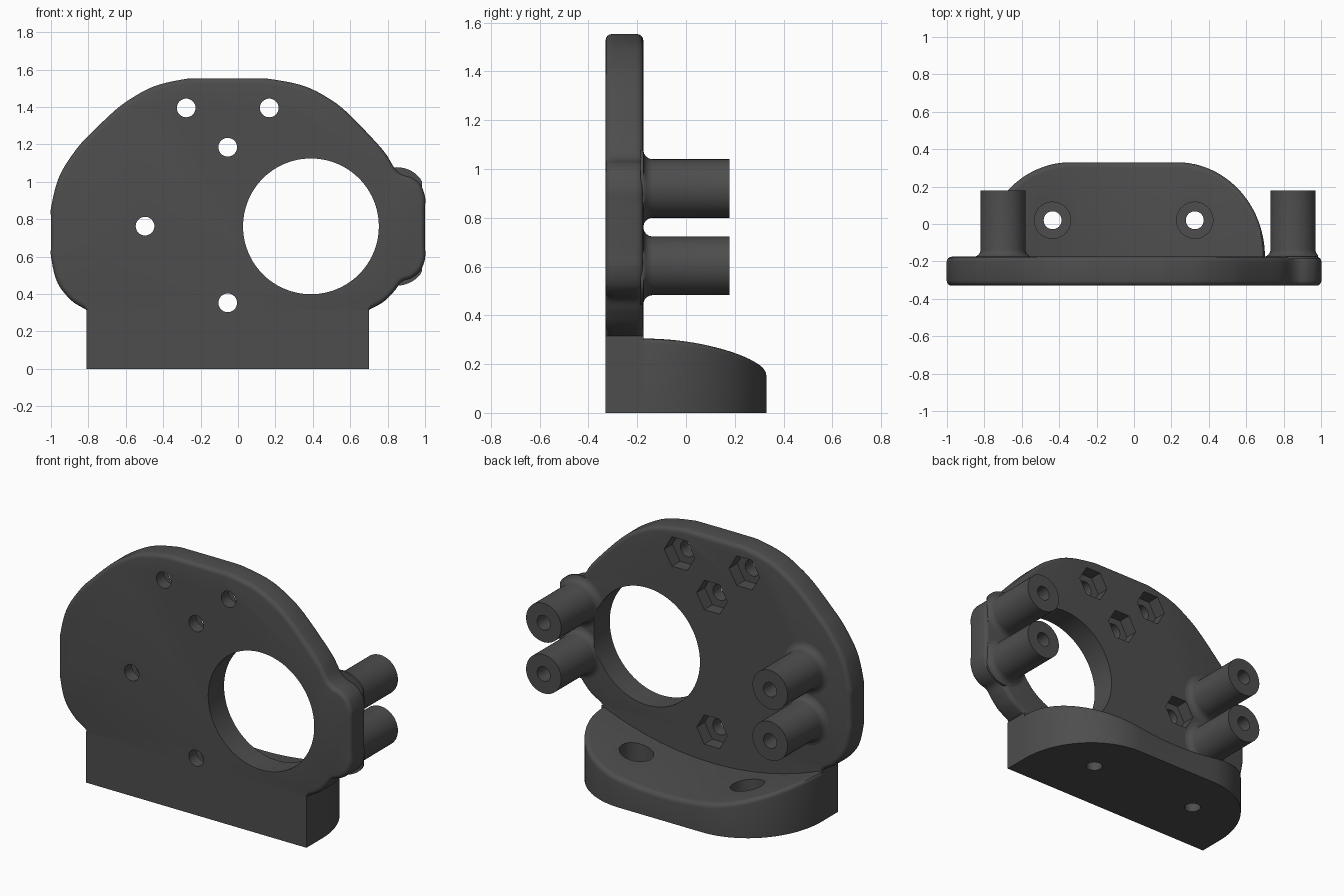
import bpy, bmesh, math
from mathutils import Vector

if "Cube" in bpy.data.objects:
    bpy.data.objects.remove(bpy.data.objects["Cube"])

FRONT, BACK = -0.33, -0.175      # plate thickness range in y
STEP = 0.315                     # height where the foot block meets the plate
MID = -0.055                     # symmetry line of the foot

grey = bpy.data.materials.new("dark_grey")
grey.diffuse_color = (0.075, 0.075, 0.075, 1)
grey.use_nodes = True
grey.node_tree.nodes["Principled BSDF"].inputs["Base Color"].default_value = grey.diffuse_color


def loft(name, rings):
    """Skin a list of equal-length closed rings and cap both ends."""
    bm = bmesh.new()
    loops = [[bm.verts.new(p) for p in ring] for ring in rings]
    n = len(loops[0])
    for a, b in zip(loops, loops[1:]):
        for i in range(n):
            j = (i + 1) % n
            bm.faces.new((a[i], a[j], b[j], b[i]))
    bm.faces.new(loops[0])
    bm.faces.new(loops[-1])
    bmesh.ops.recalc_face_normals(bm, faces=bm.faces)
    mesh = bpy.data.meshes.new(name)
    bm.to_mesh(mesh)
    bm.free()
    mesh.materials.append(grey)
    obj = bpy.data.objects.new(name, mesh)
    bpy.context.collection.objects.link(obj)
    return obj


def ring_y(x, z, r, y, n):
    """Circle or polygon facing along y."""
    return [(x + r * math.cos(2 * math.pi * i / n), y,
             z + r * math.sin(2 * math.pi * i / n)) for i in range(n)]


def ring_z(x, y, r, z, n):
    """Circle facing along z."""
    return [(x + r * math.cos(2 * math.pi * i / n),
             y + r * math.sin(2 * math.pi * i / n), z) for i in range(n)]


def bore_y(x, z, r, y0, y1, n=32):
    return loft("cutter", [ring_y(x, z, r, y0, n), ring_y(x, z, r, y1, n)])


def bore_z(x, y, r, z0, z1, n=32):
    return loft("cutter", [ring_z(x, y, r, z0, n), ring_z(x, y, r, z1, n)])


def finish(obj, cutters):
    """Cut the holes, then smooth the rounded surfaces."""
    bpy.ops.object.select_all(action='DESELECT')
    bpy.context.view_layer.objects.active = obj
    obj.select_set(True)
    for c in cutters:
        mod = obj.modifiers.new("hole", 'BOOLEAN')
        mod.operation, mod.solver, mod.object = 'DIFFERENCE', 'EXACT', c
        bpy.ops.object.modifier_apply(modifier=mod.name)
    bpy.ops.object.shade_smooth_by_angle(angle=math.radians(32))


def smooth_path(pts, steps=5):
    """Smooth open curve through the control points."""
    p = [Vector(q) for q in pts]
    tan = []
    for i in range(len(p)):
        a, b = max(i - 1, 0), min(i + 1, len(p) - 1)
        length = sum((p[k + 1] - p[k]).length for k in range(a, b))
        tan.append((p[b] - p[a]) / length)
    out = []
    for i in range(len(p) - 1):
        d = (p[i + 1] - p[i]).length
        for s in range(steps):
            t = s / steps
            out.append((2*t**3 - 3*t**2 + 1) * p[i] + (t**3 - 2*t**2 + t) * d * tan[i]
                       + (3*t**2 - 2*t**3) * p[i + 1] + (t**3 - t**2) * d * tan[i + 1])
    return out + [p[-1]]


# Upright plate: outline with rounded front and back edges, flat underside
outline = smooth_path([
    (-0.81, STEP), (-0.89, 0.365), (-0.965, 0.46), (-1, 0.60), (-1, 0.66), (-1, 0.80),
    (-1, 0.86), (-0.955, 1.03), (-0.86, 1.18), (-0.78, 1.265), (-0.66, 1.38),
    (-0.58, 1.44), (-0.45, 1.51), (-0.28, 1.55), (-0.20, 1.553), (0.09, 1.553),
    (0.17, 1.55), (0.36, 1.51), (0.51, 1.43), (0.60, 1.355), (0.73, 1.22),
    (0.79, 1.15), (0.84, 1.07), (0.875, 1.04), (0.93, 1.022), (0.975, 0.985),
    (1, 0.92), (1, 0.86), (1, 0.66), (1, 0.59), (0.975, 0.525), (0.93, 0.487),
    (0.875, 0.465), (0.835, 0.415), (0.78, 0.36), (0.70, STEP)])


def plate_ring(inset, y):
    pts = []
    last = len(outline) - 1
    for i, p in enumerate(outline):
        t = (outline[min(i + 1, last)] - outline[max(i - 1, 0)]).normalized()
        q = p - inset * Vector((-t.y, t.x))
        pts.append((q.x, y, STEP if i in (0, last) else max(q.y, STEP + 0.001)))
    return pts


R = 0.027
arc = [i * math.pi / 8 for i in range(5)]
rings = [plate_ring(R * (1 - math.sin(a)), FRONT + R * (1 - math.cos(a))) for a in arc]
rings += [plate_ring(R * (1 - math.sin(a)), BACK - R * (1 - math.cos(a))) for a in reversed(arc)]
plate = loft("upright_plate", rings)

# Foot block directly below the plate
block = loft("foot_block", [[(x, FRONT, 0), (x, BACK, 0), (x, BACK, STEP), (x, FRONT, STEP)]
                            for x in (-0.81, 0.70)])

# Foot: rounded outline with a dished top and a rounded rim
DISH = 1.916


def dish(x):
    return 0.16 + DISH - math.sqrt(DISH ** 2 - (x - MID) ** 2)


AX, AY, FLAT, RIM = 0.47, 0.505, 0.285, 0.03
stations = []
for i in range(25):
    a = math.pi / 2 * i / 24
    n = Vector((math.cos(a) / AX, math.sin(a) / AY)).normalized()
    stations.append((Vector((FLAT + AX * math.cos(a), BACK + AY * math.sin(a))), n))
flats = [(Vector((FLAT * (1 - k / 5), BACK + AY)), Vector((0, 1))) for k in range(1, 10)]
mirrored = [(Vector((-p.x, p.y)), Vector((-n.x, n.y))) for p, n in reversed(stations)]

columns = []
for p, n in stations + flats + mirrored:
    p = p + Vector((MID, 0))
    inner = p - n * RIM
    col = [(inner.x, BACK - 0.025, 0), (inner.x, BACK - 0.025, dish(inner.x))]
    for a in arc:
        q = p - n * RIM * (1 - math.sin(a))
        col.append((q.x, q.y, dish(q.x) - RIM * (1 - math.cos(a))))
    columns.append(col + [(p.x, p.y, 0)])
foot = loft("dished_foot", columns)

# Four posts with a flared root
posts = []
FL, PR = 0.038, 0.12
for x in (-0.70, 0.85):
    for z in (0.603, 0.92):
        prof = [(PR + FL, BACK - 0.012)]
        prof += [(PR + FL * (1 - math.sin(a)), BACK + FL * (1 - math.cos(a))) for a in arc]
        prof += [(PR, 0.178)]
        rings = [[(min(px, 0.985), py, pz) for px, py, pz in ring_y(x, z, r, y, 48)]
                 for r, y in prof]
        posts.append((loft("post", rings), x, z))

# Cutters: large opening, screw holes with nut pockets, foot holes, post bores
opening = bore_y(0.39, 0.762, 0.363, -0.6, 0.1, 96)
screws = [(-0.277, 1.395), (0.167, 1.395), (-0.055, 1.185), (-0.497, 0.763), (-0.055, 0.353)]
holes = [[bore_y(x, z, 0.05, -0.5, 0.0), bore_y(x, z, 0.105, BACK - 0.08, 0.0, 6)]
         for x, z in screws]
foot_holes = []
for x in (-0.435, 0.325):
    foot_holes += [bore_z(x, 0.02, 0.048, -0.2, 0.5), bore_z(x, 0.02, 0.097, 0.09, 0.5, 48)]
bores = [bore_y(x, z, 0.045, -0.12, 0.4) for _, x, z in posts]

finish(plate, [opening] + [c for pair in holes for c in pair])
finish(block, holes[-1])
finish(foot, foot_holes)
for (post, x, z), bore in zip(posts, bores):
    finish(post, [bore, opening] if x > 0 else [bore])

# Remove the helper cutters
for c in [opening] + [c for pair in holes for c in pair] + foot_holes + bores:
    bpy.data.objects.remove(c, do_unlink=True)
